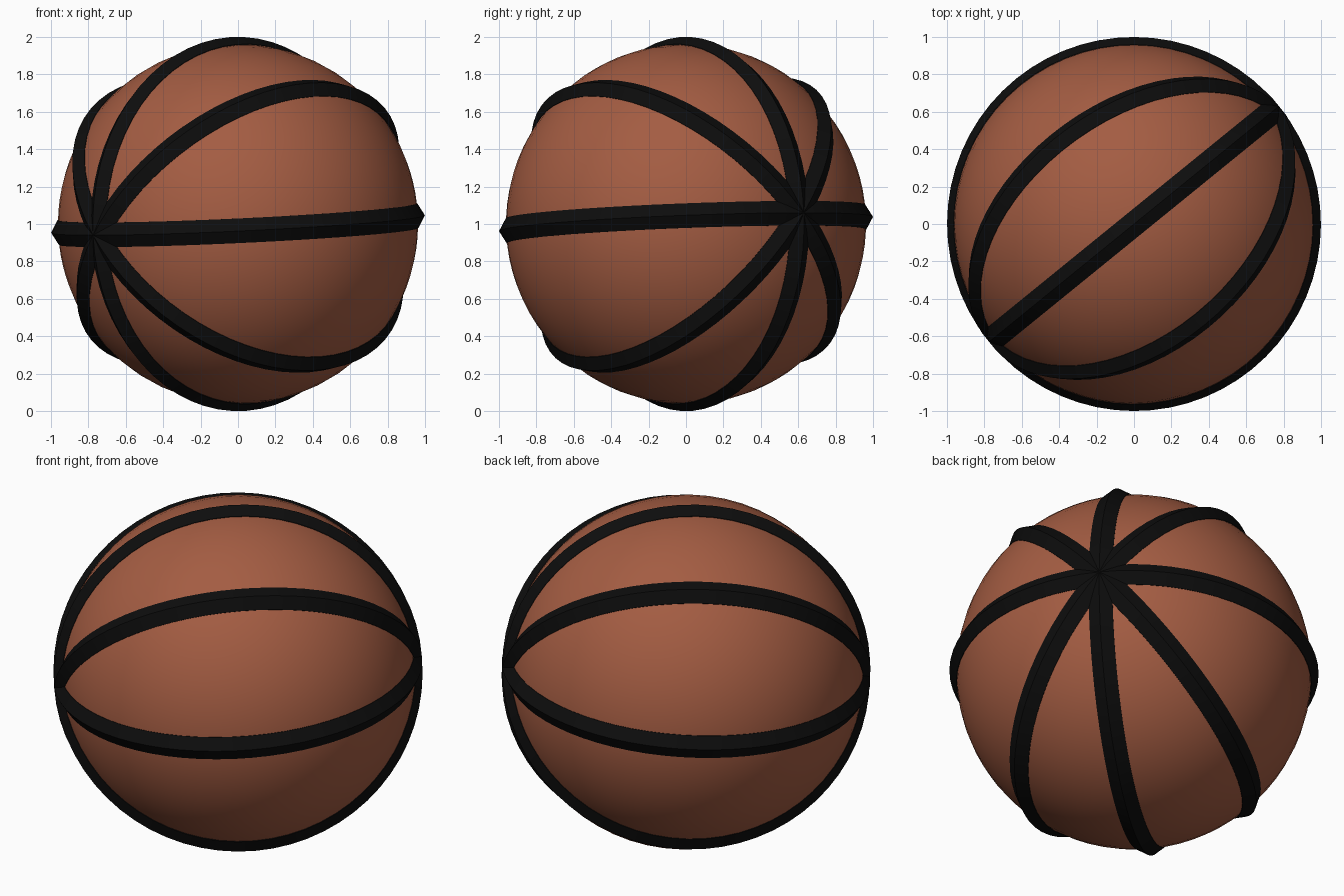
import bpy, bmesh, math
from mathutils import Vector, Matrix

if "Cube" in bpy.data.objects:
    bpy.data.objects.remove(bpy.data.objects["Cube"])


def material(name, rgb):
    m = bpy.data.materials.new(name)
    m.diffuse_color = (*rgb, 1.0)
    m.use_nodes = True
    m.node_tree.nodes["Principled BSDF"].inputs["Base Color"].default_value = m.diffuse_color
    return m


rubber = material("brown rubber", (0.37, 0.108, 0.055))
seam_black = material("seam black", (0.004, 0.004, 0.004))

CENTRE = Vector((0, 0, 1))
AXIS = Vector((0.774, 0.629, 0.06)).normalized()   # line where all seams meet
SIDE = Vector((0, 0, 1)).cross(AXIS).normalized()
UP = AXIS.cross(SIDE).normalized()
FRAME = Matrix((SIDE, UP, AXIS)).transposed().to_4x4()

# Ball body, its poles lying on the seam axis
bpy.ops.mesh.primitive_uv_sphere_add(segments=64, ring_count=32, radius=0.962)
ball = bpy.context.object
ball.name = "ball"
ball.matrix_world = Matrix.Translation(CENTRE) @ FRAME
ball.data.materials.append(rubber)
bpy.ops.object.shade_smooth()


# Raised seam: six-sided ring around the whole ball
def seam(name, degrees):
    a = math.radians(degrees)
    normal = SIDE * math.sin(a) + UP * math.cos(a)
    across = normal.cross(AXIS)
    turn = Matrix((AXIS, across, normal)).transposed().to_4x4()
    bpy.ops.mesh.primitive_torus_add(major_segments=64, minor_segments=6,
                                     major_radius=0.924, minor_radius=0.076)
    ring = bpy.context.object
    ring.name = name
    ring.matrix_world = Matrix.Translation(CENTRE) @ turn
    ring.data.materials.append(seam_black)
    bpy.ops.object.shade_smooth_by_angle(angle=math.radians(30))


for name, degrees in (("level_seam", 0), ("front_upper_seam", 49),
                      ("upright_seam", 90), ("front_lower_seam", 128.5)):
    seam(name, degrees)
